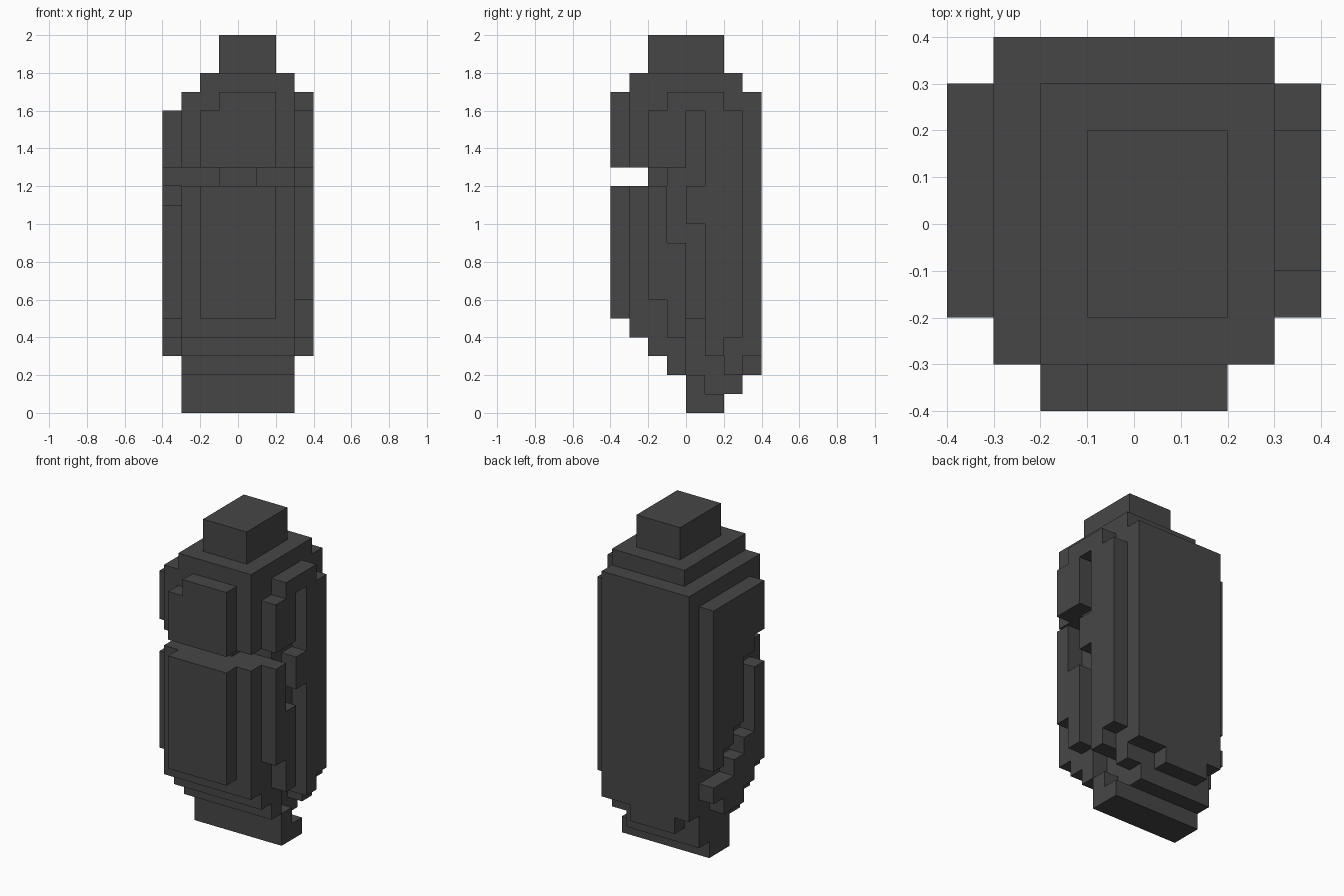
import bpy, bmesh, math

if "Cube" in bpy.data.objects:
    bpy.data.objects.remove(bpy.data.objects["Cube"])

U = 0.1          # size of one grid block
cells = {}       # (x, y, z) -> part name


def fill(part, x0, x1, y0, y1, z0, z1):
    """Fill a box of blocks (grid units); part None carves it away."""
    for x in range(x0, x1):
        for y in range(y0, y1):
            for z in range(z0, z1):
                if part:
                    cells[x, y, z] = part
                else:
                    cells.pop((x, y, z), None)


def right(y0, y1, z0, z1):
    fill("right_panel", 3, 4, y0, y1, z0, z1)


def left(y0, y1, z0, z1):
    fill("left_panel", -4, -3, y0, y1, z0, z1)


# Main body, stepping back towards the base
fill("body", -3, 3, -3, 4, 4, 17)
fill("body", -3, 3, -2, 4, 3, 4)
fill("body", -3, 3, -1, 3, 2, 3)
fill("body", -2, 1, 3, 4, 2, 3)

# Seam round the front between upper and lower halves
fill(None, -3, 3, -3, -1, 12, 13)
fill("body", -1, 1, -2, -1, 12, 13)

# Base with a chipped right rear corner
fill("base", -3, 3, 0, 2, 0, 2)
fill("base", -3, 2, 2, 3, 1, 2)
fill(None, 2, 3, 1, 2, 1, 3)
fill(None, 2, 3, 0, 1, 2, 5)

# Shoulder and top cap
fill("shoulder", -2, 3, -3, 3, 17, 18)
fill("cap", -1, 2, -2, 2, 18, 20)

# Front panels
fill("front_panel", -2, 2, -4, -3, 5, 12)
fill("front_panel", -2, 2, -4, -3, 13, 16)
fill("front_panel", -1, 2, -4, -3, 16, 17)

# Right side panels, split by a crooked groove
right(-2, 0, 13, 16)
right(-1, 2, 16, 17)
right(1, 2, 3, 16)
right(2, 3, 4, 16)
right(0, 1, 10, 12)
right(-2, -1, 6, 12)
right(-1, 0, 4, 9)

# Left side, upper panel with stepped lower edge
left(-2, 3, 13, 16)
left(-1, 3, 12, 13)
left(0, 3, 8, 12)
left(1, 3, 7, 8)
left(2, 3, 6, 7)
# Left side, lower panel
left(-2, -1, 5, 11)
left(-1, 0, 4, 7)
left(0, 1, 3, 6)
left(1, 2, 3, 5)
left(2, 3, 4, 5)

# One colour for the whole model
mat = bpy.data.materials.new("dark grey")
mat.diffuse_color = (0.062, 0.062, 0.062, 1)
mat.use_nodes = True
mat.node_tree.nodes["Principled BSDF"].inputs["Base Color"].default_value = mat.diffuse_color


def build(part):
    """Make one object from the outer faces of a part's blocks."""
    bm = bmesh.new()
    for cell, owner in cells.items():
        if owner != part:
            continue
        for axis in range(3):
            for side in (0, 1):
                step = [0, 0, 0]
                step[axis] = 2 * side - 1
                if tuple(c + s for c, s in zip(cell, step)) in cells:
                    continue
                a, b = (axis + 1) % 3, (axis + 2) % 3
                ring = [(0, 0), (1, 0), (1, 1), (0, 1)]
                if not side:
                    ring.reverse()
                verts = []
                for i, j in ring:
                    p = list(cell)
                    p[axis] += side
                    p[a] += i
                    p[b] += j
                    verts.append(bm.verts.new([v * U for v in p]))
                bm.faces.new(verts)
    bmesh.ops.remove_doubles(bm, verts=bm.verts, dist=0.001)
    bmesh.ops.dissolve_limit(bm, angle_limit=math.radians(1),
                             verts=bm.verts, edges=bm.edges)
    mesh = bpy.data.meshes.new(part)
    bm.to_mesh(mesh)
    bm.free()
    mesh.materials.append(mat)
    bpy.context.collection.objects.link(bpy.data.objects.new(part, mesh))


for part in sorted(set(cells.values())):
    build(part)
